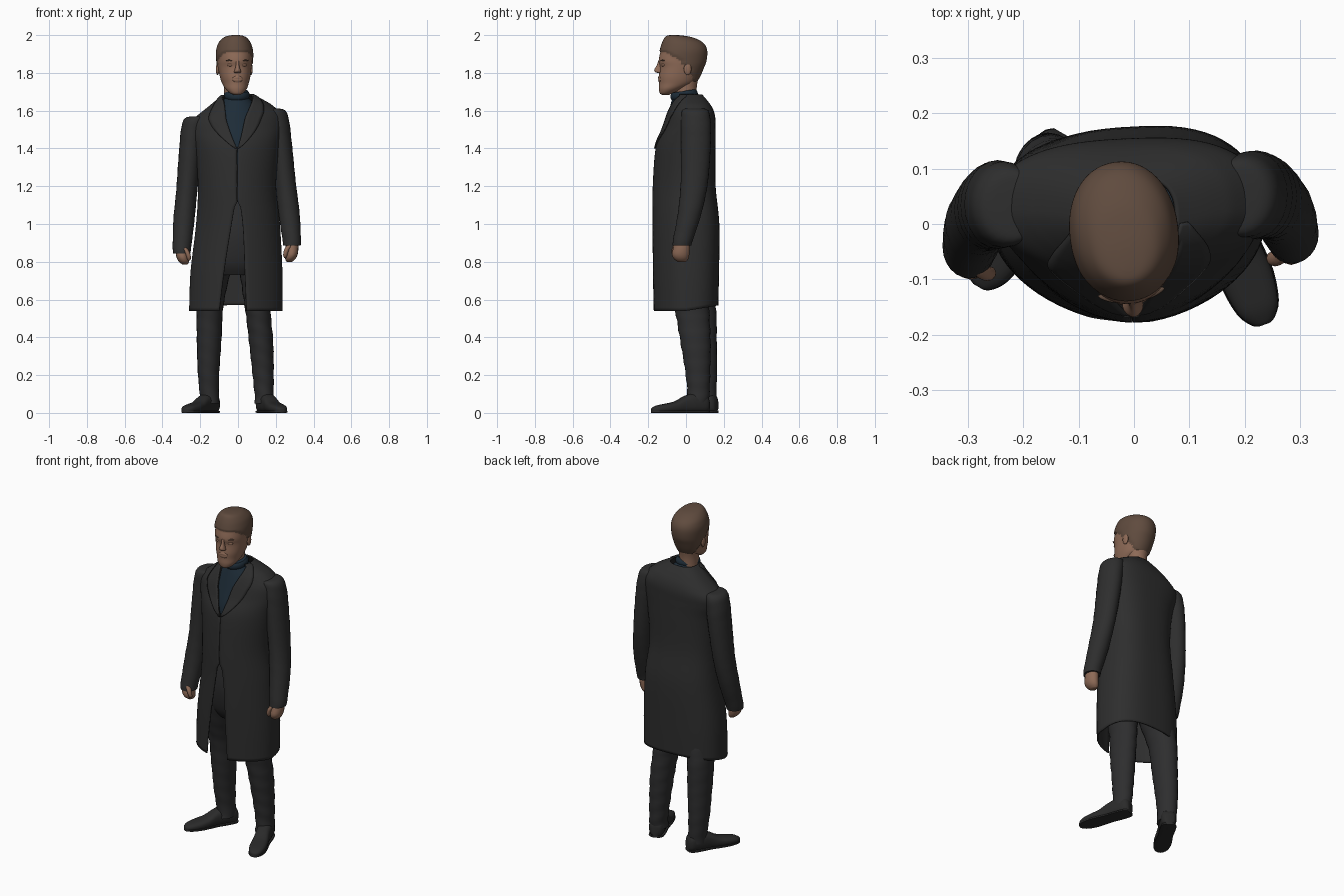
import bpy, bmesh, math
from mathutils import Matrix, Vector

old = bpy.data.objects.get("Cube")
if old:
    bpy.data.objects.remove(old, do_unlink=True)


def material(name, rgb):
    m = bpy.data.materials.new(name)
    m.use_nodes = True
    col = (*rgb, 1)
    m.diffuse_color = col
    b = m.node_tree.nodes["Principled BSDF"]
    b.inputs["Base Color"].default_value = col
    b.inputs["Roughness"].default_value = 0.9
    return m


COAT = material("charcoal wool", (0.027, 0.027, 0.027))
TROUSER = material("dark trousers", (0.027, 0.027, 0.028))
SHOE = material("black leather", (0.023, 0.023, 0.023))
SHIRT = material("navy shirt", (0.013, 0.026, 0.04))
SKIN = material("skin", (0.27, 0.145, 0.095))
HAIR = material("brown hair", (0.115, 0.07, 0.048))


def finish(bm, name, *mats, xf=None, angle=50):
    if xf:
        bm.transform(xf)
    bmesh.ops.recalc_face_normals(bm, faces=bm.faces)
    me = bpy.data.meshes.new(name)
    bm.to_mesh(me)
    bm.free()
    for m in mats:
        me.materials.append(m)
    ob = bpy.data.objects.new(name, me)
    bpy.context.collection.objects.link(ob)
    bpy.ops.object.select_all(action='DESELECT')
    ob.select_set(True)
    bpy.context.view_layer.objects.active = ob
    bpy.ops.object.shade_smooth_by_angle(angle=math.radians(angle))
    return ob


def smooth(rings, steps):
    """Catmull-Rom interpolation of cross-section parameters."""
    out, k = [], len(rings)
    for i in range(k - 1):
        p = [rings[max(0, min(k - 1, i + d))] for d in (-1, 0, 1, 2)]
        for s in range(steps):
            t = s / steps
            out.append([b + t / 2 * (c - a + t * (2*a - 5*b + 4*c - d + t * (3*(b - c) + d - a)))
                        for a, b, c, d in zip(*p)])
    return out + [list(rings[-1])]


def spow(v, p):
    return math.copysign(abs(v) ** p, v)


def section(r, u, front, back):
    """Point on a rounded cross-section; u = 0 is the front."""
    cx, cy, z, rx, ry = r
    p = front if math.cos(u) > 0 else back
    return Vector((cx + rx * spow(math.sin(u), p), cy - ry * spow(math.cos(u), p), z))


def skin_rows(bm, rows, closed):
    n = len(rows[0])
    for a, b in zip(rows, rows[1:]):
        for i in range(n if closed else n - 1):
            j = (i + 1) % n
            bm.faces.new((a[i], a[j], b[j], b[i]))


def tube(rings, n=24, steps=4, p=1.0, folds=0.0):
    bm, rows = bmesh.new(), []
    for r in smooth(rings, steps):
        row = []
        for i in range(n):
            u = i / n * math.tau
            v = section(r, u, p, p)
            f = 1 + folds * math.sin(r[2] * 75 + 2 * math.sin(u))
            row.append(bm.verts.new((r[0] + (v.x - r[0]) * f, r[1] + (v.y - r[1]) * f, v.z)))
        rows.append(row)
    skin_rows(bm, rows, True)
    bm.faces.new(rows[0])
    bm.faces.new(rows[-1])
    return bm


# Coat body, open at the neck and below the waist
COAT_RINGS = smooth([(-.012, -.004, .54, .247, .174), (-.008, -.003, .75, .243, .177),
                     (0, -.002, 1.0, .222, .177), (-.005, -.01, 1.2, .207, .166),
                     (-.005, -.003, 1.4, .222, .158), (-.01, .015, 1.5, .242, .14),
                     (-.012, .024, 1.56, .24, .13), (-.005, .025, 1.605, .195, .117),
                     (0, .02, 1.645, .14, .098), (-.003, .008, 1.685, .08, .078)], 7)
FRONT, BACK = 1.12, 0.76


def edge_angle(r, side):
    z = r[2]
    if z < 1.1:
        w = .012 + (.075 if side < 0 else .045) * ((1.1 - z) / .55) ** .7
    elif z > 1.4:
        w = min(.003 + .072 * ((z - 1.4) / .25) ** .75, r[3] * .85)
    else:
        w = .0015
    return math.asin((w / r[3]) ** (1 / FRONT))


def lean(v):
    """Left shoulder sits a little higher than the right one."""
    k = max(0, min(1, (v.z - 1.35) / .2)) * max(0, min(1, (1.72 - v.z) / .1))
    return Vector((v.x, v.y, v.z + .09 * k * v.x))


bm, rows = bmesh.new(), []
for r in COAT_RINGS:
    a, b = edge_angle(r, 1), math.tau - edge_angle(r, -1)
    row = []
    for i in range(65):
        v = lean(section(r, a + (b - a) * i / 64, FRONT, BACK))
        rear = max(0, v.y) / .17
        v.z += .03 * max(0, .75 - v.z) / .21 * rear
        v.y += .05 * v.x * rear
        row.append(bm.verts.new(v))
    rows.append(row)
skin_rows(bm, rows, False)
coat = finish(bm, "coat_body", COAT)
mod = coat.modifiers.new("cloth", 'SOLIDIFY')
mod.thickness, mod.offset = .008, -1

# Lapels lie on the coat beside the neck opening
for side, name in ((1, "left_lapel"), (-1, "right_lapel")):
    bm, rows = bmesh.new(), []
    for r in COAT_RINGS:
        if r[2] < 1.385:
            continue
        t = (r[2] - 1.385) / .3
        wide = .03 + .36 * math.sin(math.pi * min(1, t * .8)) + .45 * max(0, t - .55)
        row = []
        for i in range(6):
            u = side * (edge_angle(r, side) + wide * (i / 5) - .03)
            v = section(r, u, FRONT, BACK)
            out = Vector((v.x - r[0], v.y - r[1], 0)).normalized()
            row.append(bm.verts.new(lean(v + out * .008)))
        rows.append(row)
    skin_rows(bm, rows, False)
    finish(bm, name, COAT).modifiers.new("cloth", 'SOLIDIFY').thickness = .007

# Shirt and rolled collar, the collar dipping at the front
finish(tube([(-.005, .0, 1.3, .15, .12), (-.005, .0, 1.42, .15, .134), (-.005, .012, 1.54, .14, .118),
             (-.005, .012, 1.62, .105, .097), (-.006, .0, 1.665, .066, .073), (-.008, -.008, 1.69, .058, .064)]),
       "shirt", SHIRT)
finish(tube([(0, 0, -.022, .06, .066), (0, 0, -.008, .067, .073), (0, 0, .008, .066, .071),
             (0, 0, .02, .059, .063)], 32, 4), "shirt_collar", SHIRT,
       xf=Matrix.Translation((-.006, -.01, 1.684)) @ Matrix.Rotation(math.radians(9), 4, 'X'))

# Sleeves and hands; the right arm hangs lower and further forward
for s, name, top, low, drop, hand in ((1, "left", 0, 0, 0, 0), (-1, "right", -.032, -.012, -.042, -.014)):
    def place(rings, dz):
        out = []
        for x, y, z, rx, ry in rings:
            t = (1.6 - z) / .7
            out.append((s * x + top + (low - top) * t, y + (0 if s > 0 else -.016 - .01 * t), z + dz, rx, ry))
        return out
    finish(tube(place([(.175, .045, 1.612, .03, .04), (.19, .048, 1.602, .058, .068),
                       (.208, .052, 1.55, .062, .078), (.226, .052, 1.42, .06, .079),
                       (.25, .044, 1.22, .056, .072), (.27, .02, 1.06, .056, .063),
                       (.284, -.015, .92, .049, .053), (.286, -.022, .885, .046, .05)], drop),
                24, 5, folds=.012), name + "_sleeve", COAT)
    finish(tube(place([(.285, -.02, .93, .03, .035), (.286, -.023, .88, .034, .043),
                       (.284, -.028, .84, .032, .046), (.277, -.026, .815, .027, .038),
                       (.272, -.022, .8, .014, .022)], hand), 16, 3), name + "_hand", SKIN)
    finish(tube(place([(.274, -.05, .89, .014, .015), (.258, -.062, .865, .013, .014),
                       (.25, -.062, .835, .011, .012), (.25, -.058, .82, .005, .006)], hand), 12, 3),
           name + "_thumb", SKIN)

# Trousers
finish(tube([(-.01, 0, 1.12, .15, .12), (-.01, 0, .95, .18, .135),
             (-.01, .01, .8, .18, .12), (-.01, .02, .73, .13, .09)], 32), "hips", TROUSER)
finish(tube([(.085, .01, .85, .09, .115), (.098, .02, .68, .08, .1), (.106, .033, .54, .067, .09),
             (.122, .05, .38, .064, .08), (.132, .062, .22, .057, .066), (.138, .066, .1, .05, .058),
             (.138, .06, .05, .05, .06)], 24, 6, folds=.028), "left_leg", TROUSER)
finish(tube([(-.1, .01, .85, .09, .115), (-.135, .04, .68, .08, .1), (-.15, .07, .54, .07, .09),
             (-.153, .083, .38, .065, .08), (-.156, .095, .22, .057, .069), (-.152, .103, .1, .051, .058),
             (-.15, .1, .05, .05, .06)], 24, 6, folds=.016), "right_leg", TROUSER)

# Shoes run from heel to toe, turned outward
for name, heel, toe in (("left_shoe", (.125, .118), (.235, -.18)), ("right_shoe", (-.122, .16), (-.28, -.112))):
    d = Vector((toe[0] - heel[0], toe[1] - heel[1], 0))
    k = d.length / .31
    d.normalize()
    side = Vector((0, 0, 1)).cross(d)
    xf = Matrix((side, (0, 0, 1), d)).transposed().to_4x4()
    xf.translation = (heel[0], heel[1], 0)
    rings = [(0, .04, 0, .025, .03), (0, .05, .02, .041, .05), (0, .052, .08, .043, .052),
             (0, .045, .13, .041, .045), (0, .031, .18, .045, .031), (0, .025, .23, .047, .025),
             (0, .02, .28, .038, .02), (0, .015, .305, .022, .014), (0, .013, .312, .01, .01)]
    bm = tube([(x, y, z * k, a, b) for x, y, z, a, b in rings], 24, 4, .75)
    finish(bm, name, SHOE, xf=xf)
    bm = tube([(0, .006, z * k, a * 1.05, .006) for x, y, z, a, b in rings], 16, 3, .4)
    finish(bm, name + "_sole", SHOE, xf=xf)

# Head, with the hair raised from the scalp and swept up at the front
TURN = Matrix.Translation((-.02, 0, 0)) @ Matrix.Rotation(math.radians(7), 4, 'Z')
profile = [(1.684, -.128, -.09, .015), (1.692, -.139, -.07, .034), (1.715, -.144, -.02, .056),
           (1.745, -.143, .042, .07), (1.78, -.144, .068, .08), (1.83, -.139, .09, .088),
           (1.865, -.145, .103, .091), (1.91, -.136, .107, .092), (1.94, -.128, .099, .086),
           (1.962, -.12, .078, .076), (1.982, -.11, .034, .057), (1.991, -.1, -.015, .036),
           (1.994, -.085, -.045, .014)]
bm = tube([(0, (f + b) / 2, z, w, (b - f) / 2) for z, f, b, w in profile], 56, 5, .95)


def is_hair(c):
    if c.y < -.03:
        return c.z > 1.91 - .6 * max(0, c.y + .12)
    if c.y < .005:
        return c.z > 1.825
    return c.z > max(1.735, 1.84 - 2.6 * c.y)


for f in bm.faces:
    f.material_index = int(is_hair(f.calc_center_median()))
bm.normal_update()
for v in bm.verts:
    if all(f.material_index for f in v.link_faces):
        v.co += v.normal * .006
finish(bm, "head", SKIN, HAIR, xf=TURN, angle=60)
finish(tube([(0, 0, 1.67, .054, .056), (0, 0, 1.73, .054, .058), (0, .012, 1.79, .058, .058)]),
       "neck", SKIN, xf=TURN)

# Nose and lips
finish(tube([(0, -.142, 1.80, .015, .01), (0, -.148, 1.806, .019, .018), (0, -.147, 1.818, .015, .022),
             (0, -.142, 1.84, .009, .014), (0, -.14, 1.865, .008, .007)], 16, 4), "nose", SKIN, xf=TURN)
finish(tube([(0, -.136, 1.75, .016, .008), (0, -.139, 1.76, .026, .009), (0, -.139, 1.768, .028, .008),
             (0, -.139, 1.776, .024, .009), (0, -.136, 1.785, .012, .008)], 16, 3), "lips", SKIN, xf=TURN)

# Ears, brows and eyelids, mirrored
for s, label in ((1, "left"), (-1, "right")):
    for part, mat, at, size, tilt in (("ear", SKIN, (.089, -.002, 1.82), (.009, .02, .032), 0),
                                      ("brow", HAIR, (.04, -.131, 1.866), (.022, .006, .004), .35),
                                      ("eyelid", SKIN, (.037, -.127, 1.842), (.016, .008, .008), .35)):
        bm = bmesh.new()
        bmesh.ops.create_uvsphere(bm, u_segments=16, v_segments=10, radius=1)
        local = (Matrix.Translation((s * at[0], at[1], at[2])) @ Matrix.Rotation(s * tilt, 4, 'Z')
                 @ Matrix.Diagonal((*size, 1)))
        finish(bm, label + "_" + part, mat, xf=TURN @ local)
